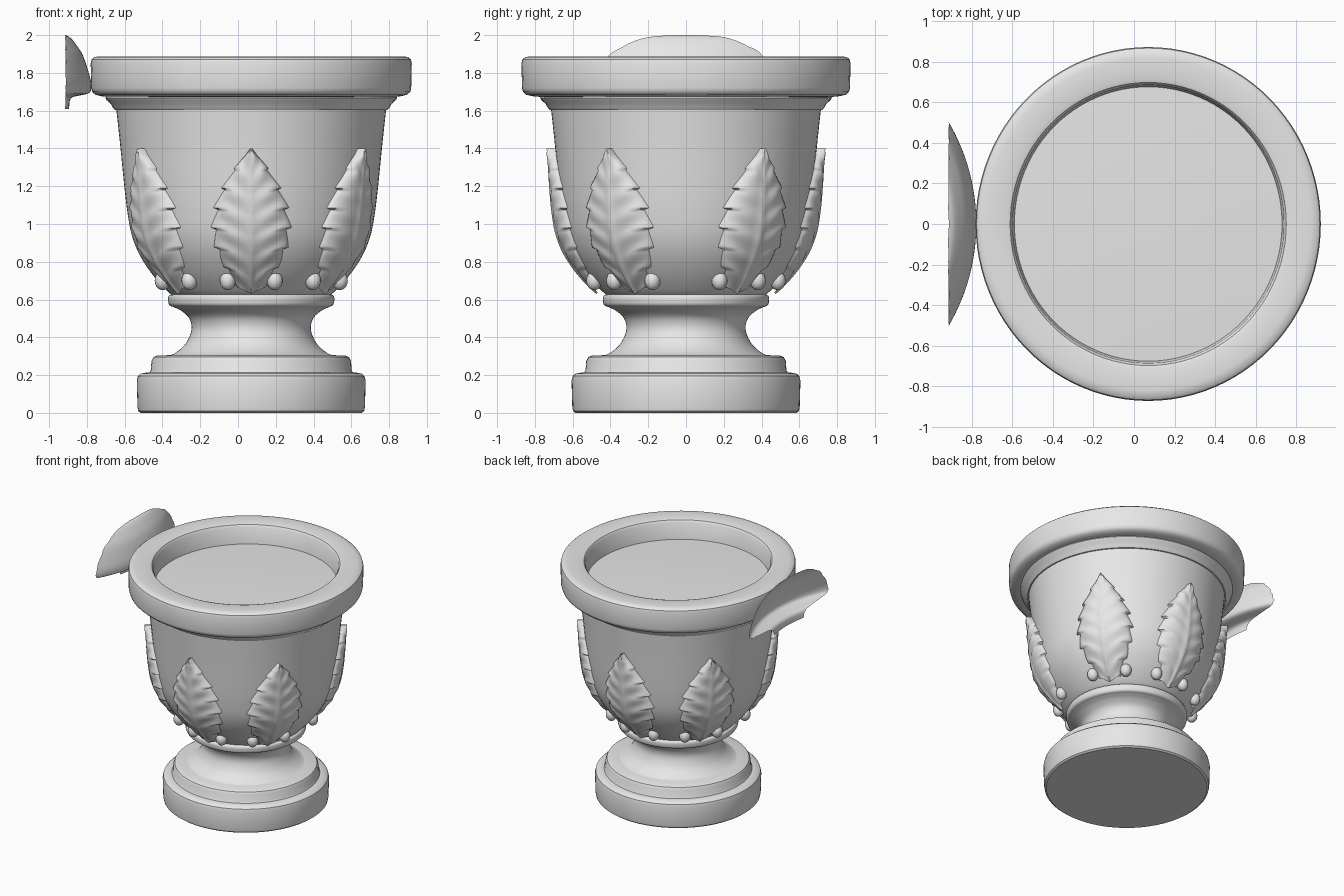
import bpy, bmesh, math, random
from mathutils import Vector

random.seed(4)
if "Cube" in bpy.data.objects:
    bpy.data.objects.remove(bpy.data.objects["Cube"], do_unlink=True)

CX = 0.07          # urn axis
SEG = 96

stone = bpy.data.materials.new("grey_stone")
stone.use_nodes = True
GREY = (0.8, 0.8, 0.8, 1)
stone.diffuse_color = GREY
stone.node_tree.nodes["Principled BSDF"].inputs["Base Color"].default_value = GREY


def finish(name, bm, angle=35, outward=True):
    if outward:
        bmesh.ops.recalc_face_normals(bm, faces=bm.faces)
    mesh = bpy.data.meshes.new(name)
    bm.to_mesh(mesh)
    bm.free()
    mesh.materials.append(stone)
    ob = bpy.data.objects.new(name, mesh)
    bpy.context.collection.objects.link(ob)
    bpy.ops.object.select_all(action='DESELECT')
    ob.select_set(True)
    bpy.context.view_layer.objects.active = ob
    bpy.ops.object.shade_smooth_by_angle(angle=math.radians(angle))
    return ob


def spline(pts, steps=5):
    """Catmull-Rom curve through the profile points."""
    p = [Vector(q) for q in pts]
    p = [2 * p[0] - p[1]] + p + [2 * p[-1] - p[-2]]
    out = []
    for a, b, c, d in zip(p, p[1:], p[2:], p[3:]):
        for i in range(steps):
            t = i / steps
            out.append(0.5 * (2 * b + (c - a) * t + (2 * a - 5 * b + 4 * c - d) * t * t
                              + (3 * b - a - 3 * c + d) * t ** 3))
    return out + [p[-2]]


def bridge(bm, rows, closed):
    for r0, r1 in zip(rows, rows[1:]):
        n = len(r0)
        for i in range(n if closed else n - 1):
            j = (i + 1) % n
            bm.faces.new((r0[i], r0[j], r1[j], r1[i]))


def lathe(name, profile, stretch=1.0):
    """Turn an (r, z) profile about the urn axis, stretched in y."""
    bm = bmesh.new()
    rows = []
    for r, z in profile:
        ring = [2 * math.pi * i / SEG for i in range(SEG)]
        rows.append([bm.verts.new((CX + r * math.cos(a), stretch * r * math.sin(a), z)) for a in ring])
    bridge(bm, rows, True)
    bmesh.ops.remove_doubles(bm, verts=bm.verts, dist=1e-5)
    return finish(name, bm)


# Foot: round plinth with a smaller step on it
lathe("plinth", [(0, 0), (.585, 0), (.598, .01), (.602, .03), (.606, .17), (.6, .195),
                 (.585, .208), (.55, .214), (.5, .214)])
lathe("plinth_step", [(.54, .212), (.532, .225), (.528, .275), (.518, .295), (.5, .303), (.38, .308)])

# Waisted stem and its collar
lathe("stem", spline([(.44, .3), (.395, .322), (.345, .37), (.316, .44), (.328, .5), (.37, .54), (.41, .56)]))
lathe("collar", spline([(.39, .556), (.43, .568), (.44, .595), (.436, .62), (.41, .632)]))

# Bowl wall
BOWL = spline([(.40, .61), (.45, .65), (.525, .735), (.59, .835), (.632, .94), (.655, 1.06),
               (.672, 1.2), (.692, 1.4), (.714, 1.605)], 6)
lathe("bowl", BOWL)


def bowl_radius(z):
    for a, b in zip(BOWL, BOWL[1:]):
        if a.y <= z <= b.y:
            return a.x + (b.x - a.x) * (z - a.y) / (b.y - a.y)
    return BOWL[-1].x


# Moulding under the rim, the rim and the filled top
lathe("rim_moulding", [(.70, 1.6), (.722, 1.604), (.735, 1.62), (.742, 1.635), (.765, 1.655),
                       (.772, 1.668), (.768, 1.68), (.74, 1.69)])
lathe("rim", [(.74, 1.672), (.79, 1.676), (.825, 1.684), (.842, 1.7), (.847, 1.72), (.85, 1.85),
              (.845, 1.872), (.83, 1.884), (.80, 1.888), (.70, 1.888), (.68, 1.882), (.668, 1.865),
              (.66, 1.74), (.655, 1.72)], 1.025)
lathe("filled_top", [(.675, 1.735), (.5, 1.742), (.25, 1.748), (0, 1.75)], 1.025)

# Acanthus leaves: ribbed, lobed relief wrapped on the bowl
WIDTHS = spline([(.08, 0), (.13, .1), (.19, .22), (.222, .36), (.225, .48), (.195, .64),
                 (.135, .78), (.075, .89), (.006, 1)], 8)
Z0, Z1, LOBES, HALF = .63, 1.4, 7, 14


def half_width(v):
    for a, b in zip(WIDTHS, WIDTHS[1:]):
        if a.y <= v <= b.y:
            return a.x + (b.x - a.x) * (v - a.y) / max(b.y - a.y, 1e-6)
    return WIDTHS[-1].x


def leaf(name, angle):
    bm = bmesh.new()
    rows = []
    for k in range(71):
        v = k / 70
        row = []
        for i in range(-HALF, HALF + 1):
            s = abs(i) / HALF
            # lobes sweep upward toward the leaf edge
            saw = (v * LOBES) % 1
            edge = 1 - .16 * saw if v < .93 else .85
            w = half_width(v) * edge
            z = Z0 + (Z1 - Z0) * min(1, v + .05 * s * (1 - v))
            rib = math.cos(2 * math.pi * ((v - .1 * s) * LOBES - .35))
            body = (1 - s ** 4) * (.034 + .016 * math.sin(math.pi * v))
            h = body + .011 * rib * s * (1 - s ** 3) + .014 * max(0, 1 - s * 6) * (1 - v)
            h += .012 * v ** 4 - (.02 if s == 1 else 0)
            r = bowl_radius(z) + h
            a = angle + math.copysign(s * w, i) / r
            row.append(bm.verts.new((CX + r * math.cos(a), r * math.sin(a), z)))
        rows.append(row)
    bridge(bm, rows, False)
    # curled lobes at the foot of the leaf
    for side in (-1, 1):
        a, z = angle + side * .25, .70
        r = bowl_radius(z) + .005
        ball = bmesh.ops.create_uvsphere(bm, u_segments=16, v_segments=10, radius=.042)["verts"]
        for p in ball:
            p.co = Vector((p.co.x, p.co.y, p.co.z * 1.2)) + Vector((CX + r * math.cos(a), r * math.sin(a), z))
    finish(name, bm, 60, outward=False)


for side, facing in (("front", -90), ("back", 90)):
    for place, turn in (("centre", 0), ("first", -55), ("second", 55)):
        leaf(f"{side}_leaf_{place}", math.radians(facing + turn))

# Loose curved shell fragment beside the rim, cut off along a flat plane
SHELL = spline([(.858, 2.0), (.885, 1.984), (.92, 1.94), (.95, 1.89), (.98, 1.8), (.993, 1.74),
                (.985, 1.695), (.93, 1.68), (.885, 1.665), (.875, 1.61)], 3)
SHELL_X, CUT = -1.77, .855
bm = bmesh.new()
rows = []
for r, z in SHELL:
    reach = math.acos(min(1, CUT / r))
    row = []
    for i in range(-20, 21):
        a = reach * i / 20
        if abs(i) == 20:
            a *= random.uniform(.97, 1)
        row.append(bm.verts.new((SHELL_X + r * math.cos(a), r * math.sin(a), z)))
    rows.append(row)
bridge(bm, rows, False)
bmesh.ops.reverse_faces(bm, faces=bm.faces)
finish("shell_fragment", bm, 50, outward=False)
